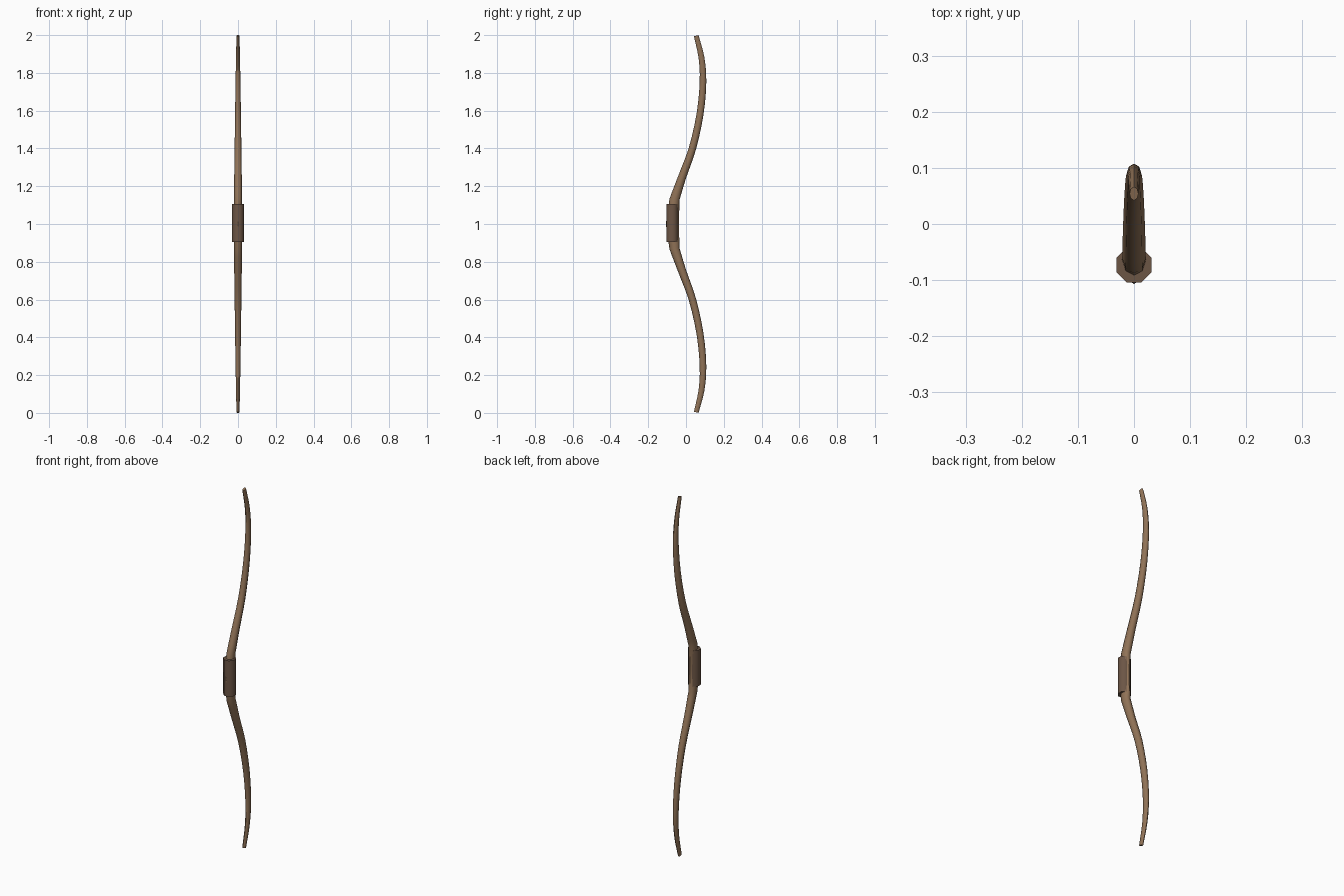
import bpy, bmesh, math
from mathutils import Vector

if "Cube" in bpy.data.objects:
    bpy.data.objects.remove(bpy.data.objects["Cube"])


def material(name, rgb):
    m = bpy.data.materials.new(name)
    m.diffuse_color = (*rgb, 1)
    m.use_nodes = True
    m.node_tree.nodes["Principled BSDF"].inputs["Base Color"].default_value = m.diffuse_color
    return m


def loft(name, stations, sides, turn, mat):
    """Skin closed elliptical rings; a station is (y, z, half_x, half_depth)."""
    bm = bmesh.new()
    rings = []
    last = len(stations) - 1
    for i, (y, z, hx, hd) in enumerate(stations):
        a, b = stations[max(i - 1, 0)], stations[min(i + 1, last)]
        t = Vector((0, b[0] - a[0], b[1] - a[1])).normalized()
        depth = Vector((0, t.z, -t.y))
        ring = []
        for k in range(sides):
            ang = 2 * math.pi * k / sides + turn
            p = Vector((hx * math.cos(ang), y, z)) + depth * hd * math.sin(ang)
            ring.append(bm.verts.new(p))
        rings.append(ring)
    for r, s in zip(rings, rings[1:]):
        for k in range(sides):
            j = (k + 1) % sides
            bm.faces.new((r[k], r[j], s[j], s[k]))
    bm.faces.new(rings[0][::-1])
    bm.faces.new(rings[-1])
    bmesh.ops.recalc_face_normals(bm, faces=bm.faces)
    me = bpy.data.meshes.new(name)
    bm.to_mesh(me)
    bm.free()
    ob = bpy.data.objects.new(name, me)
    bpy.context.collection.objects.link(ob)
    me.materials.append(mat)
    bpy.ops.object.select_all(action='DESELECT')
    ob.select_set(True)
    bpy.context.view_layer.objects.active = ob
    bpy.ops.object.shade_smooth_by_angle(angle=math.radians(60))
    return ob


def catmull(p, steps):
    """Smooth path through the key stations."""
    pts = [Vector(q) for q in p]
    pts = [2 * pts[0] - pts[1]] + pts + [2 * pts[-1] - pts[-2]]
    out = []
    for a, b, c, d in zip(pts, pts[1:], pts[2:], pts[3:]):
        for s in range(steps):
            t = s / steps
            out.append(0.5 * (2 * b + (c - a) * t + (2 * a - 5 * b + 4 * c - d) * t**2
                              + (3 * b - a - 3 * c + d) * t**3))
    return [tuple(v) for v in out + [pts[-2]]]


wood = material("wood", (0.28, 0.17, 0.095))
leather = material("leather", (0.15, 0.092, 0.06))

# Upper limb stations: y, z, half width, half depth
limb = catmull([
    (-0.061, 1.13, 0.021, 0.0265),
    (-0.020, 1.25, 0.020, 0.0215),
    (0.034, 1.40, 0.018, 0.0195),
    (0.074, 1.58, 0.0155, 0.0185),
    (0.090, 1.75, 0.013, 0.0175),
    (0.082, 1.88, 0.0105, 0.0155),
    (0.054, 1.997, 0.008, 0.0125),
], 3)
centre = (-0.072, 1.0, 0.022, 0.035)

# Bow stave: mirrored about the middle height
lower = [(y, 2 - z, hx, hd) for y, z, hx, hd in reversed(limb)]
loft("bow_stave", lower + [centre] + limb, 8, 0, wood)

# Grip wrap: short octagonal sleeve
r = 0.031 / math.cos(math.pi / 8)
loft("grip_wrap", [(-0.073, 0.905, r, r), (-0.073, 1.105, r, r)], 8, math.pi / 8, leather)
